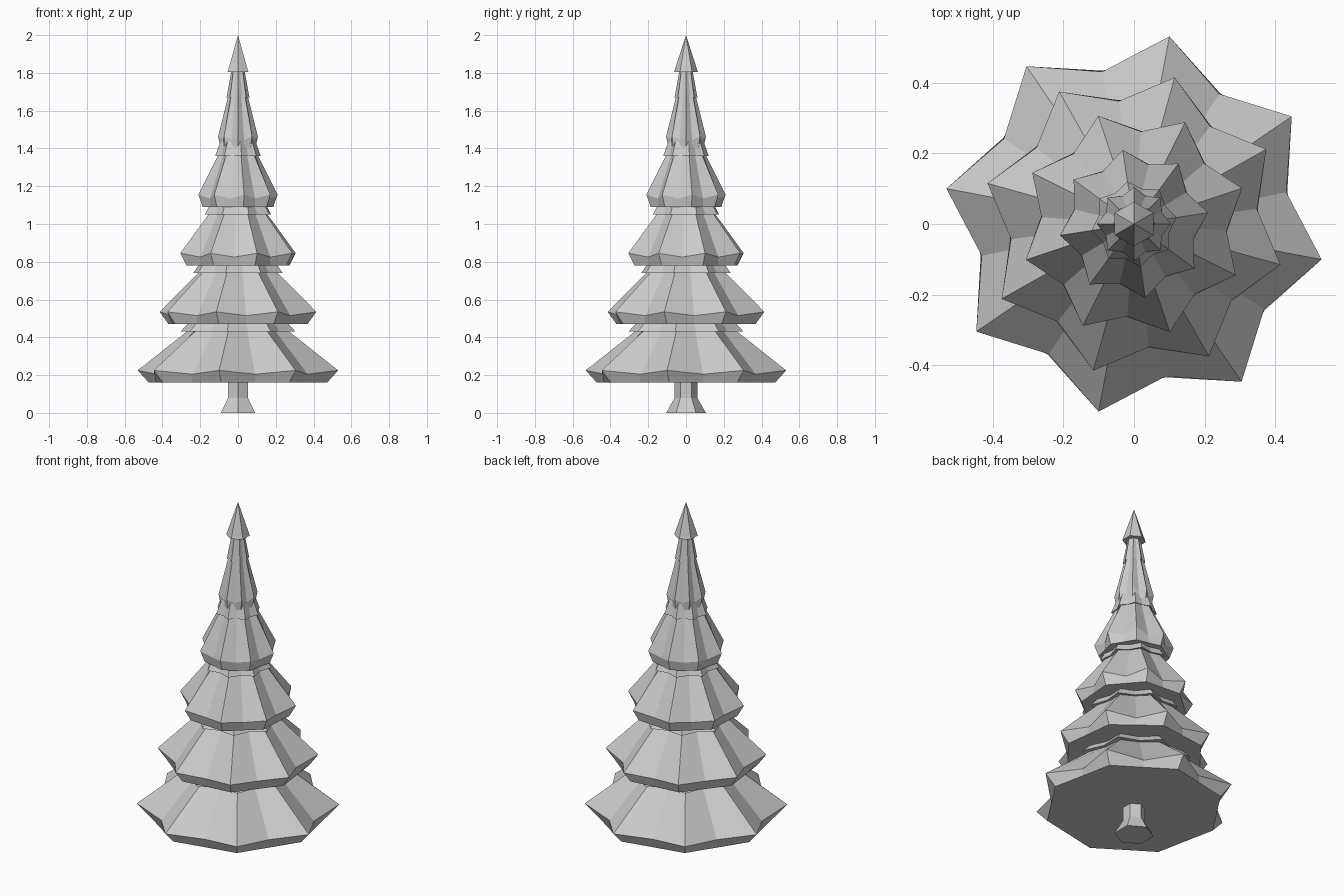
import bpy
import bmesh
from math import sin, cos, radians, pi

cube = bpy.data.objects.get("Cube")
if cube:
    bpy.data.objects.remove(cube, do_unlink=True)

grey = bpy.data.materials.new("plain_grey")
grey.use_nodes = True
grey.diffuse_color = (0.6, 0.6, 0.6, 1)
bsdf = next(n for n in grey.node_tree.nodes if n.type == 'BSDF_PRINCIPLED')
bsdf.inputs["Base Color"].default_value = grey.diffuse_color


def ring(bm, count, turn, tip, notch=None):
    """Ring of points; tip and notch are (radius, height), alternating."""
    levels = [tip, notch or tip]
    verts = []
    for i in range(count):
        radius, z = levels[i % 2]
        a = radians(turn) + 2 * pi * i / count
        verts.append(bm.verts.new((radius * cos(a), radius * sin(a), z)))
    return verts


def loft(name, count, turn, profile, apex=None):
    """Flat-shaded solid through a stack of (tip, notch) rings."""
    bm = bmesh.new()
    rings = [ring(bm, count, turn, *level) for level in profile]
    bm.faces.new(rings[0][::-1])
    for low, high in zip(rings, rings[1:]):
        for i in range(count):
            j = (i + 1) % count
            bm.faces.new((low[i], low[j], high[j], high[i]))
    if apex is None:
        bm.faces.new(rings[-1])
    else:
        top = bm.verts.new((0, 0, apex))
        for i in range(count):
            bm.faces.new((rings[-1][i], rings[-1][(i + 1) % count], top))
    bmesh.ops.recalc_face_normals(bm, faces=bm.faces)
    mesh = bpy.data.meshes.new(name)
    bm.to_mesh(mesh)
    bm.free()
    mesh.materials.append(grey)
    obj = bpy.data.objects.new(name, mesh)
    bpy.context.collection.objects.link(obj)
    return obj


# Branch tier shape: (tip radius, notch radius, tip height, notch height)
TIER = [
    (0.48, 0.443, 0.0, 0.0),
    (0.54, 0.44, 0.065, 0.045),
    (0.27, 0.235, 0.275, 0.275),
    (0.31, 0.26, 0.27, 0.27),
    (0.18, 0.155, 0.41, 0.41),
]

# Five tiers, each narrower and turned: (tip radius, turn in degrees)
tiers = [(0.54, 34.3), (0.43, 29.5), (0.322, 18.3), (0.212, 8.7), (0.105, 0)]
for n, (width, turn) in enumerate(tiers):
    s = width / 0.54
    base = 0.16 + 0.31 * n
    profile = [((a * s, base + za), (b * s, base + zb)) for a, b, za, zb in TIER]
    loft(f"branch_tier_{n + 1}", 16, turn, profile)

# Pointed top
loft("tree_top", 6, 30, [((0.063, 1.805),)], apex=2.0)

# Trunk with flared foot
loft("trunk", 6, 30, [((0.105, 0),), ((0.06, 0.08),), ((0.06, 0.2),)])
